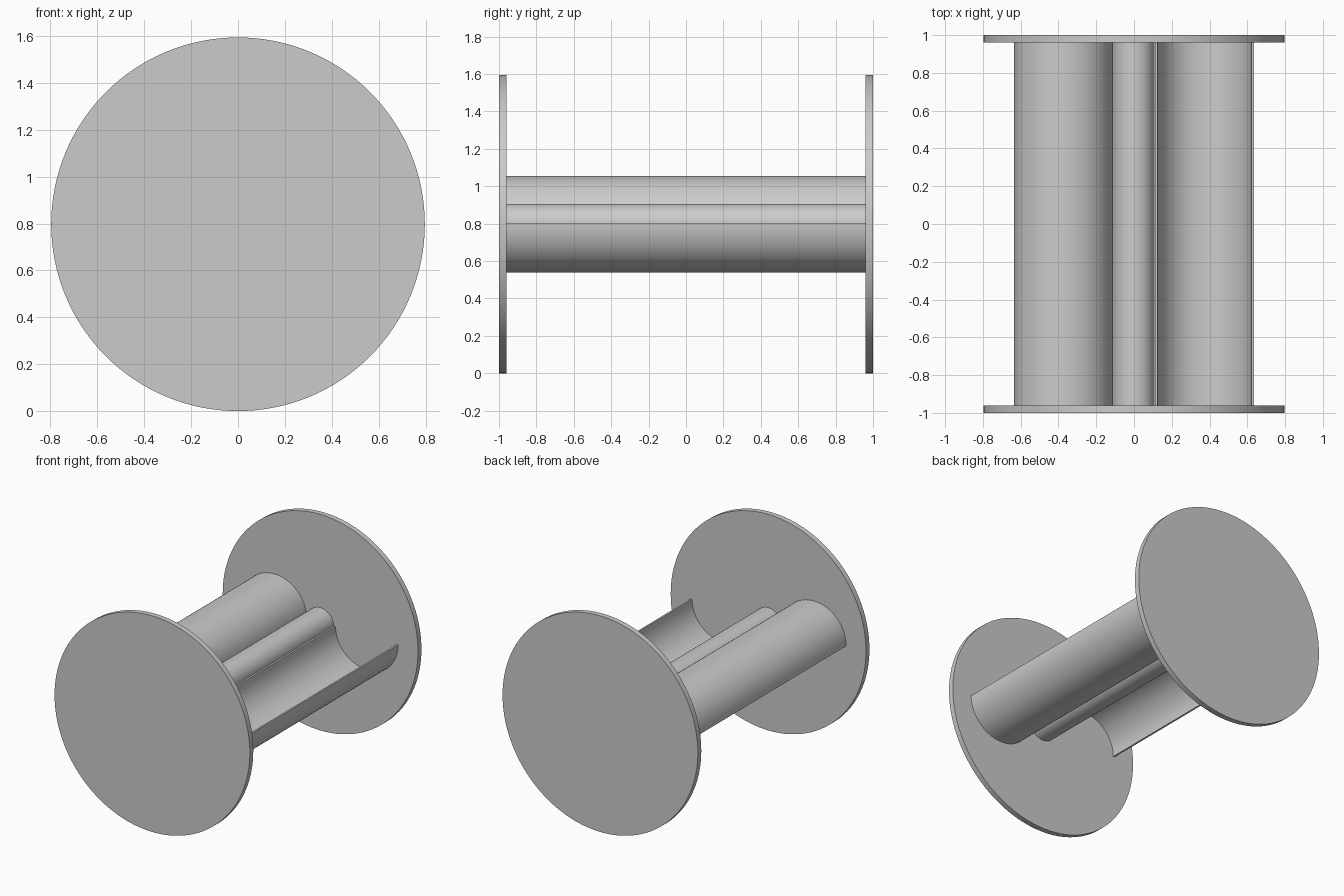
import bpy, bmesh, math

if "Cube" in bpy.data.objects:
    bpy.data.objects.remove(bpy.data.objects["Cube"])

CZ = 0.797          # height of the rotor axis
INNER = 0.96        # inner face of the end discs

grey = bpy.data.materials.new("plain_grey")
grey.diffuse_color = (0.6, 0.6, 0.6, 1)
grey.use_nodes = True
grey.node_tree.nodes["Principled BSDF"].inputs["Base Color"].default_value = grey.diffuse_color


def extrude_profile(name, pts, y0, y1):
    """Closed x/z outline swept along y into a solid."""
    bm = bmesh.new()
    a = [bm.verts.new((x, y0, z)) for x, z in pts]
    b = [bm.verts.new((x, y1, z)) for x, z in pts]
    n = len(pts)
    for i in range(n):
        j = (i + 1) % n
        bm.faces.new((a[i], a[j], b[j], b[i]))
    bm.faces.new(a[::-1])
    bm.faces.new(b)
    bmesh.ops.recalc_face_normals(bm, faces=bm.faces[:])
    me = bpy.data.meshes.new(name)
    bm.to_mesh(me)
    bm.free()
    me.materials.append(grey)
    ob = bpy.data.objects.new(name, me)
    bpy.context.collection.objects.link(ob)
    bpy.ops.object.select_all(action='DESELECT')
    ob.select_set(True)
    bpy.context.view_layer.objects.active = ob
    bpy.ops.object.shade_smooth_by_angle(angle=math.radians(30))
    return ob


def arc(cx, cz, r, a0, a1, n, closed=False):
    steps = n if closed else n + 1
    return [(cx + r * math.cos(a0 + (a1 - a0) * i / n),
             cz + r * math.sin(a0 + (a1 - a0) * i / n)) for i in range(steps)]


# End discs
disc = arc(0, CZ, 0.797, 0, 2 * math.pi, 128, True)
extrude_profile("front_disc", disc, -1, -INNER)
extrude_profile("back_disc", disc, INNER, 1)

# Central shaft
extrude_profile("shaft", arc(0, CZ, 0.109, 0, 2 * math.pi, 64, True), -INNER, INNER)

# Two thin half-round blades: left arches up, right is a trough
R, WALL = 0.262, 0.013
for name, side, start in (("left_blade", -1, 0), ("right_blade", 1, math.pi)):
    cx, cz = side * 0.373, CZ + side * 0.004
    outer = arc(cx, cz, R, start, start + math.pi, 48)
    inner = arc(cx, cz, R - WALL, start + math.pi, start, 48)
    extrude_profile(name, outer + inner, -INNER, INNER)
